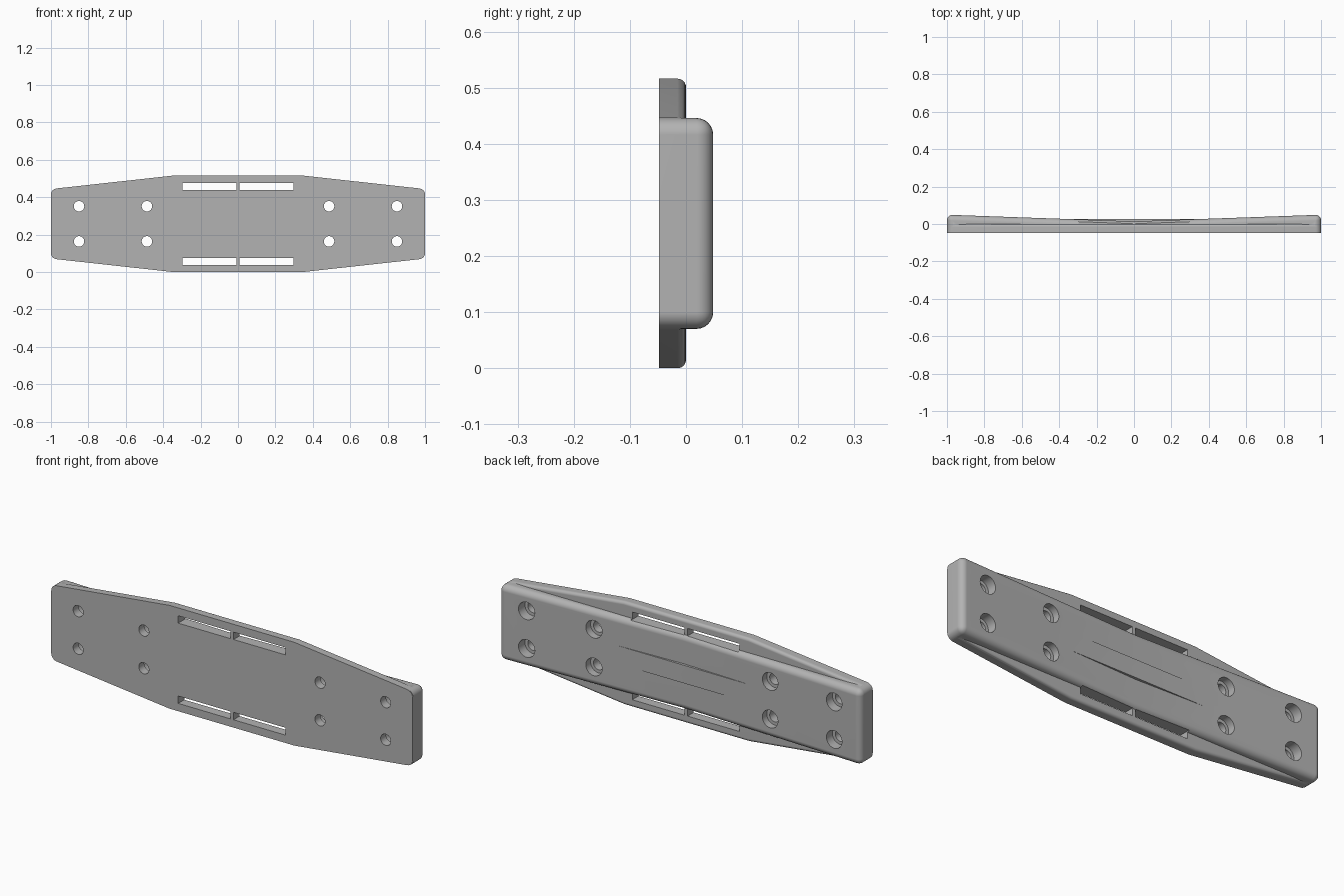
import bpy, bmesh, math
from mathutils import Matrix

if "Cube" in bpy.data.objects:
    bpy.data.objects.remove(bpy.data.objects["Cube"])

CZ = 0.258          # mid height
FRONT = -0.048      # flat front face

grey = bpy.data.materials.new("plain grey")
grey.use_nodes = True
color = (0.45, 0.45, 0.45, 1)
grey.diffuse_color = color
grey.node_tree.nodes["Principled BSDF"].inputs["Base Color"].default_value = color


def to_object(name, bm):
    bmesh.ops.recalc_face_normals(bm, faces=bm.faces)
    mesh = bpy.data.meshes.new(name)
    bm.to_mesh(mesh)
    bm.free()
    mesh.materials.append(grey)
    ob = bpy.data.objects.new(name, mesh)
    bpy.context.collection.objects.link(ob)
    return ob


def prism(points, offset):
    """Extrude a closed 3D outline by an offset vector."""
    bm = bmesh.new()
    face = bm.faces.new([bm.verts.new(p) for p in points])
    ext = bmesh.ops.extrude_face_region(bm, geom=[face])
    verts = [g for g in ext["geom"] if isinstance(g, bmesh.types.BMVert)]
    bmesh.ops.translate(bm, verts=verts, vec=offset)
    bmesh.ops.recalc_face_normals(bm, faces=bm.faces)
    return bm


def round_edges(bm, radius, rule):
    edges = [e for e in bm.edges if rule(*(v.co for v in e.verts))]
    bmesh.ops.bevel(bm, geom=edges, offset=radius, offset_type='OFFSET',
                    segments=6, profile=0.5, affect='EDGES')


def box(name, x0, x1, y0, y1, z0, z1):
    pts = [(x0, y0, z0), (x1, y0, z0), (x1, y1, z0), (x0, y1, z0)]
    return to_object(name, prism(pts, (0, 0, z1 - z0)))


def cylinder(name, radius, x, z, y0, y1):
    bm = bmesh.new()
    place = Matrix.Translation((x, (y0 + y1) / 2, z)) @ Matrix.Rotation(math.pi / 2, 4, 'X')
    bmesh.ops.create_cone(bm, cap_ends=True, segments=32, radius1=radius,
                          radius2=radius, depth=y1 - y0, matrix=place)
    return to_object(name, bm)


def combine(target, other, operation):
    mod = target.modifiers.new("combine", 'BOOLEAN')
    mod.operation = operation
    mod.solver = 'EXACT'
    mod.object = other
    bpy.context.view_layer.objects.active = target
    bpy.ops.object.modifier_apply(modifier=mod.name)
    bpy.data.objects.remove(other)


# Tapered plate with rounded ends and a rounded back rim
quarter = [(0.999, 0.186), (0.345, CZ)]
outline = [(x, FRONT, CZ + z) for x, z in quarter]
outline += [(-x, FRONT, CZ + z) for x, z in reversed(quarter)]
outline += [(-x, FRONT, CZ - z) for x, z in quarter]
outline += [(x, FRONT, CZ - z) for x, z in reversed(quarter)]
bm = prism(outline, (0, -FRONT, 0))
round_edges(bm, 0.03, lambda a, b: abs(a.x - b.x) < 1e-4 and abs(a.z - b.z) < 1e-4 and abs(a.x) > 0.9)
round_edges(bm, 0.015, lambda a, b: a.y > -0.001 and b.y > -0.001)
plate = to_object("mounting_plate", bm)

# Thick central bar whose back dips towards the middle
profile = [(-1, -0.046), (1, -0.046), (1, 0.0495), (0, 0.014), (-1, 0.0495)]
bm = prism([(x, y, CZ - 0.188) for x, y in profile], (0, 0, 0.376))
round_edges(bm, 0.03, lambda a, b: max(a.y, b.y) > 0 and (
    min(a.y, b.y) > 0 or abs(a.x - b.x) < 1e-4) and not (abs(a.x) < 0.01 and abs(b.x) < 0.01))
combine(plate, to_object("central_bar", bm), 'UNION')

# Flat raised strip across the dip
combine(plate, box("raised_strip", -0.42, 0.42, -0.02, 0.027, CZ - 0.045, CZ + 0.045), 'UNION')

# Strap slots and counterbored screw holes, mirrored both ways
for sx in (-1, 1):
    for sz in (-1, 1):
        xs = sorted((sx * 0.009, sx * 0.297))
        zs = sorted((CZ + sz * 0.182, CZ + sz * 0.219))
        combine(plate, box("slot_cutter", *xs, -0.2, 0.2, *zs), 'DIFFERENCE')
        for x in (0.487, 0.85):
            z = CZ + sz * 0.094
            combine(plate, cylinder("hole_cutter", 0.028, sx * x, z, -0.2, 0.2), 'DIFFERENCE')
            combine(plate, cylinder("bore_cutter", 0.044, sx * x, z, -0.005, 0.2), 'DIFFERENCE')

# Smooth rounded edges, crisp flat faces
bpy.ops.object.select_all(action='DESELECT')
plate.select_set(True)
bpy.context.view_layer.objects.active = plate
bpy.ops.object.shade_smooth_by_angle(angle=math.radians(30))
weighted = plate.modifiers.new("even shading", 'WEIGHTED_NORMAL')
weighted.keep_sharp = True
